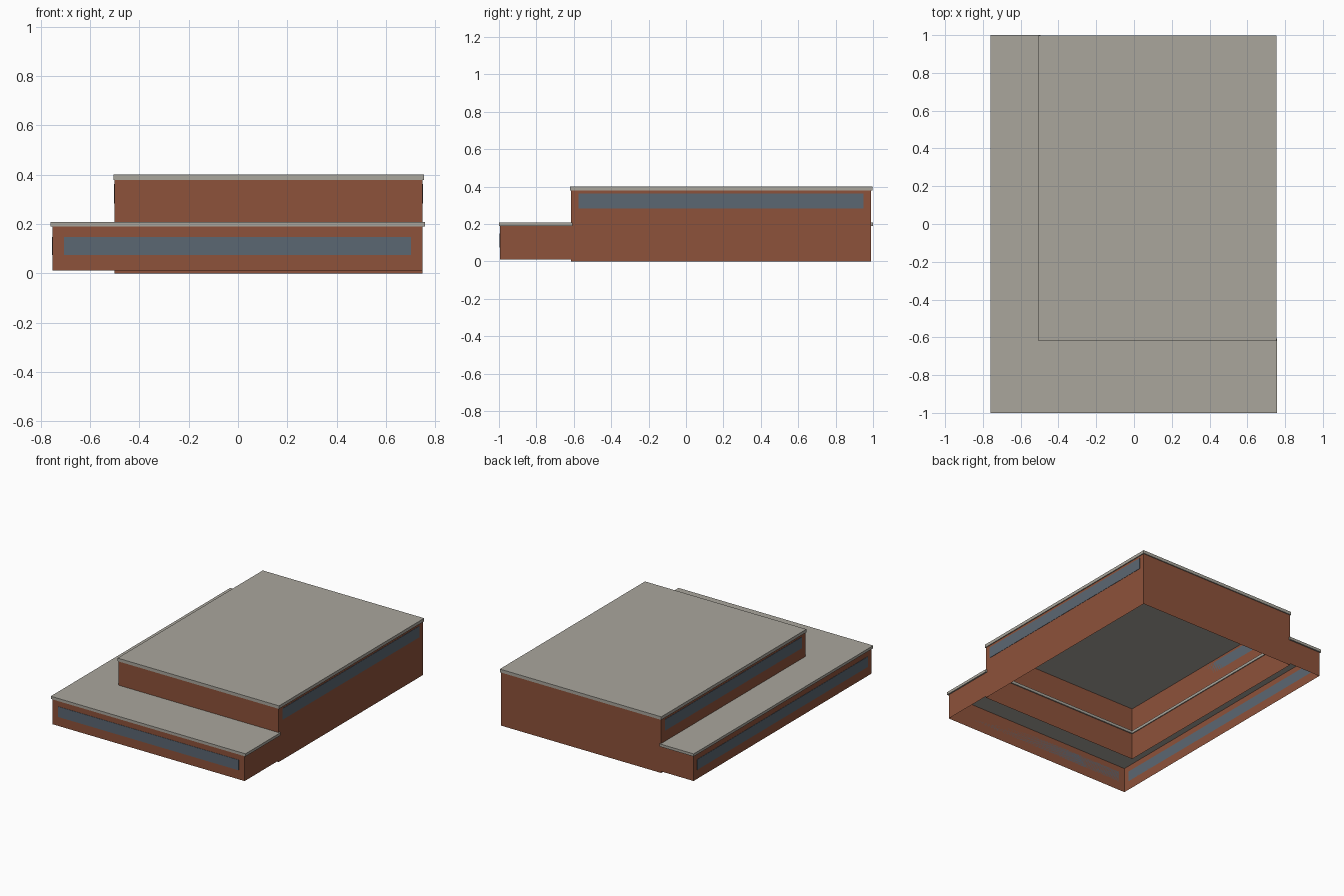
import bpy
import bmesh
from mathutils import Vector

cube = bpy.data.objects.get("Cube")
if cube:
    bpy.data.objects.remove(cube, do_unlink=True)


def material(name, colour):
    mat = bpy.data.materials.new(name)
    mat.use_nodes = True
    mat.diffuse_color = (*colour, 1)
    bsdf = next(n for n in mat.node_tree.nodes if n.type == 'BSDF_PRINCIPLED')
    bsdf.inputs["Base Color"].default_value = (*colour, 1)
    return mat


BRICK = material("red brick", (0.27, 0.085, 0.043))
ROOF = material("warm grey roofing", (0.40, 0.38, 0.335))
GLASS = material("blue grey glass", (0.105, 0.135, 0.17))


def finish(name, bm, mat):
    mesh = bpy.data.meshes.new(name)
    bm.to_mesh(mesh)
    bm.free()
    mesh.materials.append(mat)
    obj = bpy.data.objects.new(name, mesh)
    bpy.context.collection.objects.link(obj)
    return obj


def prism(name, outline, z0, z1, mat, capped=True):
    """Extrude a counter-clockwise outline; uncapped gives bare walls."""
    bm = bmesh.new()
    base = bm.faces.new([bm.verts.new((x, y, z0)) for x, y in outline])
    result = bmesh.ops.extrude_face_region(bm, geom=[base], use_keep_orig=True)
    top = [v for v in result["geom"] if isinstance(v, bmesh.types.BMVert)]
    bmesh.ops.translate(bm, vec=Vector((0, 0, z1 - z0)), verts=top)
    bmesh.ops.recalc_face_normals(bm, faces=bm.faces[:])
    if not capped:
        caps = [f for f in bm.faces if abs(f.normal.z) > 0.5]
        bmesh.ops.delete(bm, geom=caps, context='FACES_ONLY')
    return finish(name, bm, mat)


def rectangle(x0, x1, y0, y1):
    return [(x0, y0), (x1, y0), (x1, y1), (x0, y1)]


def l_shape(x0, x1, y0, y1, inner_x, inner_y):
    return [(x0, y0), (x1, y0), (x1, inner_y), (inner_x, inner_y),
            (inner_x, y1), (x0, y1)]


# Main hall: open-bottomed walls and an overhanging roof slab
LEFT, RIGHT, FRONT, BACK = -0.5, 0.748, -0.615, 0.99
prism("hall_walls", rectangle(LEFT, RIGHT, FRONT, BACK), 0, 0.378, BRICK, False)
prism("hall_roof", rectangle(-0.505, 0.754, -0.62, 0.997), 0.378, 0.4, ROOF)

# Low wing wrapping round the front and one side of the hall
WING_X, WING_Y = -0.752, -0.994
prism("wing_walls", l_shape(WING_X, RIGHT, WING_Y, BACK, LEFT, FRONT),
      0.011, 0.189, BRICK, False)
prism("wing_roof", l_shape(-0.76, 0.758, -1, 1, LEFT + 0.006, FRONT + 0.008),
      0.189, 0.208, ROOF)

# Window bands as thin plates on the walls
T = 0.002
bands = {
    "wing_front_window": (-0.706, 0.702, WING_Y - T, WING_Y, 0.075, 0.148),
    "wing_side_window": (WING_X - T, WING_X, -0.95, 0.95, 0.075, 0.148),
    "hall_left_window": (RIGHT, RIGHT + T, -0.575, 0.95, 0.283, 0.362),
    "hall_right_window": (LEFT - T, LEFT, -0.575, 0.95, 0.283, 0.362),
}
for name, (x0, x1, y0, y1, z0, z1) in bands.items():
    prism(name, rectangle(x0, x1, y0, y1), z0, z1, GLASS)
